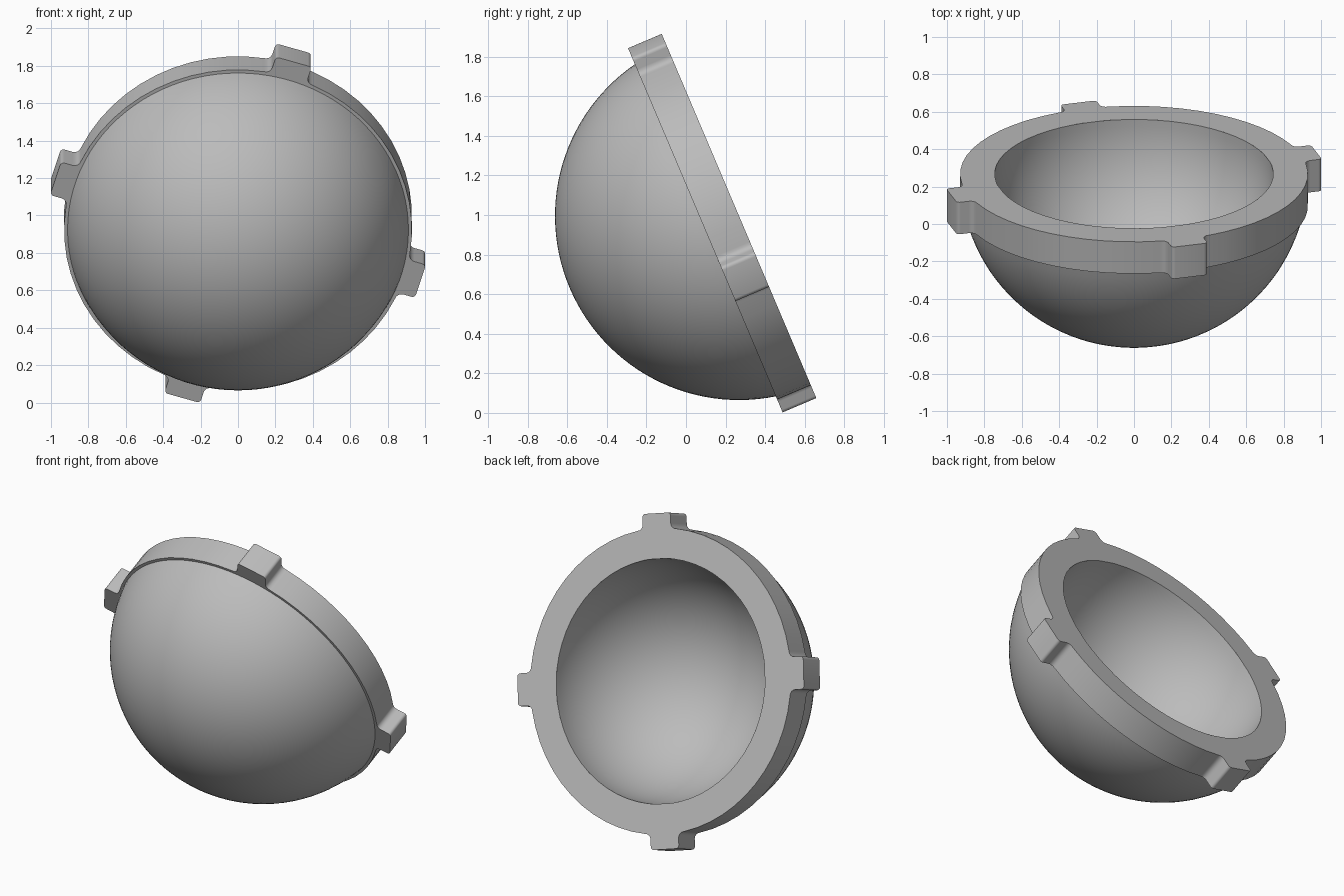
import bpy, bmesh
from math import sin, cos, pi, radians, atan2, asin
from mathutils import Vector

if "Cube" in bpy.data.objects:
    bpy.data.objects.remove(bpy.data.objects["Cube"])

OUTER, INNER, DEPTH = 0.93, 0.745, 0.185   # shell radii, flange thickness
TAB_TOP, TAB_HALF = 1.02, 0.1              # tab reach and half width
FILLET, ROUND, BASE = 0.035, 0.02, 0.92    # tab root and corner rounding
CENTER, TILT, TAB_START = (0, 0.268, 0.995), radians(113), radians(73)

grey = bpy.data.materials.new("plain grey")
grey.use_nodes = True
colour = (0.5, 0.5, 0.5, 1)
grey.diffuse_color = colour
grey.node_tree.nodes["Principled BSDF"].inputs["Base Color"].default_value = colour


def finish(bm, name):
    mesh = bpy.data.meshes.new(name)
    bm.to_mesh(mesh)
    bm.free()
    obj = bpy.data.objects.new(name, mesh)
    bpy.context.collection.objects.link(obj)
    mesh.materials.append(grey)
    obj.location = CENTER
    obj.rotation_euler.x = TILT
    bpy.ops.object.select_all(action="DESELECT")
    obj.select_set(True)
    bpy.context.view_layer.objects.active = obj
    bpy.ops.object.shade_smooth_by_angle(angle=radians(30))


def dome(name, radius, start, inward, segments=96, rings=28):
    """Spherical cap from latitude start up to the pole."""
    bm = bmesh.new()
    loops = []
    for i in range(rings):
        lat = start + (pi / 2 - start) * i / rings
        loops.append([bm.verts.new((radius * cos(lat) * cos(2 * pi * j / segments),
                                    radius * cos(lat) * sin(2 * pi * j / segments),
                                    radius * sin(lat))) for j in range(segments)])
    pole = bm.verts.new((0, 0, radius))
    for j in range(segments):
        k = (j + 1) % segments
        for a, b in zip(loops, loops[1:]):
            bm.faces.new((a[j], a[k], b[k], b[j]))
        bm.faces.new((loops[-1][j], loops[-1][k], pole))
    if inward:
        bmesh.ops.reverse_faces(bm, faces=bm.faces)
    finish(bm, name)


def corner(r, t, size, first, last, steps=4):
    """Quarter-round points as (radial, tangential) pairs."""
    angles = [radians(first + (last - first) * i / steps) for i in range(steps + 1)]
    return [(r + size * cos(a), t + size * sin(a)) for a in angles]


# Outline of the flange with four rounded tabs
half_tab = corner(BASE + FILLET, -TAB_HALF - FILLET, FILLET, 180, 90)
half_tab += corner(TAB_TOP - ROUND, -TAB_HALF + ROUND, ROUND, -90, 0)
tab = half_tab + [(r, -t) for r, t in reversed(half_tab)]
edge = atan2(TAB_HALF + FILLET, BASE)
outline = []
for k in range(4):
    turn = TAB_START + k * pi / 2
    c, s = cos(turn), sin(turn)
    outline += [Vector((r * c - t * s, r * s + t * c, 0)) for r, t in tab]
    span = pi / 2 - 2 * edge
    for i in range(1, 12):
        a = turn + edge + span * i / 12
        outline.append(Vector((OUTER * cos(a), OUTER * sin(a), 0)))

# Flange: open ring with flat back, rim wall and front ledge
bm = bmesh.new()
lift = Vector((0, 0, DEPTH))
rings = [[bm.verts.new(p.normalized() * INNER) for p in outline],
         [bm.verts.new(p) for p in outline],
         [bm.verts.new(p + lift) for p in outline],
         [bm.verts.new(p.normalized() * 0.9 + lift) for p in outline]]
for a, b in zip(rings, rings[1:]):
    for j in range(len(outline)):
        k = (j + 1) % len(outline)
        bm.faces.new((a[j], a[k], b[k], b[j]))
bmesh.ops.recalc_face_normals(bm, faces=bm.faces)
if rings[0][0].link_faces[0].normal.z > 0:
    bmesh.ops.reverse_faces(bm, faces=bm.faces)
finish(bm, "flange_with_tabs")

# Bowl shell
dome("bowl_outside", OUTER, asin(DEPTH / OUTER), False)
dome("bowl_inside", INNER, 0, True)
